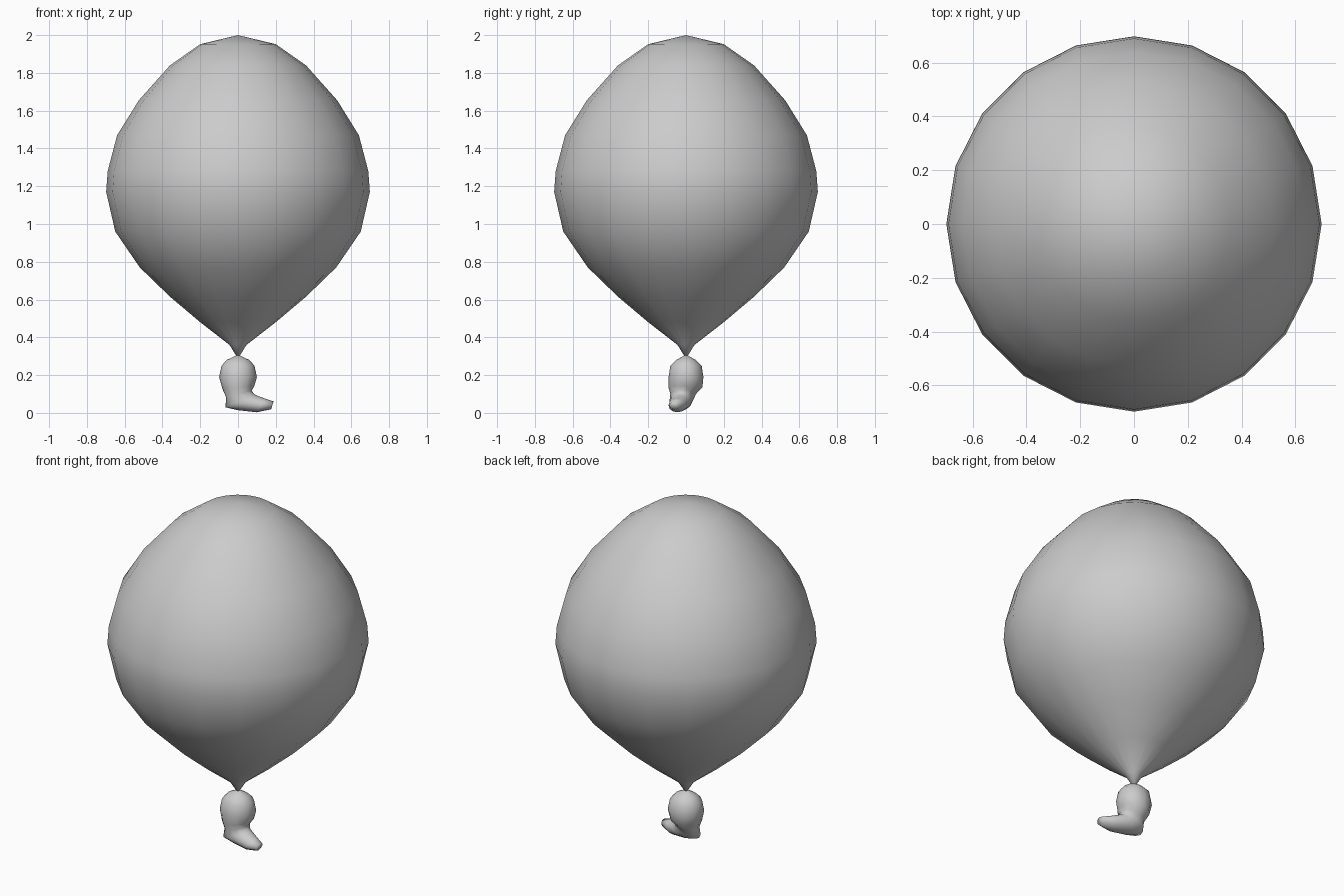
import bpy, bmesh
from math import sin, cos, pi, radians

if "Cube" in bpy.data.objects:
    bpy.data.objects.remove(bpy.data.objects["Cube"])


def loft(name, rings, sides, phase=0.0):
    """Skin rings of (x, y, z, in-plane radius, y radius, tilt towards +x)."""
    bm = bmesh.new()
    loops = []
    for x, y, z, ra, rb, tilt in rings:
        t = radians(tilt)
        loop = []
        for i in range(sides):
            a = 2 * pi * i / sides + phase
            u, v = ra * cos(a), rb * sin(a)
            loop.append(bm.verts.new((x + u * cos(t), y + v, z + u * sin(t))))
        loops.append(loop)
    for lo, hi in zip(loops, loops[1:]):
        for i in range(sides):
            j = (i + 1) % sides
            bm.faces.new((lo[i], lo[j], hi[j], hi[i]))
    bm.faces.new(loops[0])
    bm.faces.new(loops[-1])
    bmesh.ops.remove_doubles(bm, verts=bm.verts, dist=0.0005)
    bmesh.ops.recalc_face_normals(bm, faces=bm.faces)
    for f in bm.faces:
        f.smooth = True
    mesh = bpy.data.meshes.new(name)
    bm.to_mesh(mesh)
    bm.free()
    obj = bpy.data.objects.new(name, mesh)
    bpy.context.collection.objects.link(obj)
    return obj


# Inflated body: teardrop profile revolved round z
profile = [(0.008, 0.30), (0.045, 0.36), (0.20, 0.48), (0.36, 0.615),
           (0.52, 0.77), (0.65, 0.96), (0.698, 1.17), (0.69, 1.28),
           (0.64, 1.47), (0.525, 1.655), (0.36, 1.84), (0.20, 1.952),
           (0.0, 2.0)]
loft("balloon_body", [(0, 0, z, r, r, 0) for r, z in profile], 20)

# Knot: round bulb bending into a flattened lip towards +x
knot = [(0, 0, 0.305, 0.008, 0.008, 0), (0, 0, 0.28, 0.06, 0.052, 0),
        (0, 0, 0.25, 0.087, 0.083, 0), (0, 0, 0.19, 0.100, 0.092, 0),
        (0.002, -0.003, 0.135, 0.085, 0.090, 5),
        (0.005, -0.015, 0.10, 0.070, 0.068, 15),
        (0.008, -0.025, 0.066, 0.083, 0.062, 26),
        (0.050, -0.030, 0.053, 0.063, 0.058, 38),
        (0.120, -0.045, 0.040, 0.042, 0.048, 61),
        (0.182, -0.060, 0.040, 0.022, 0.028, 72)]
loft("balloon_knot", knot, 12)
